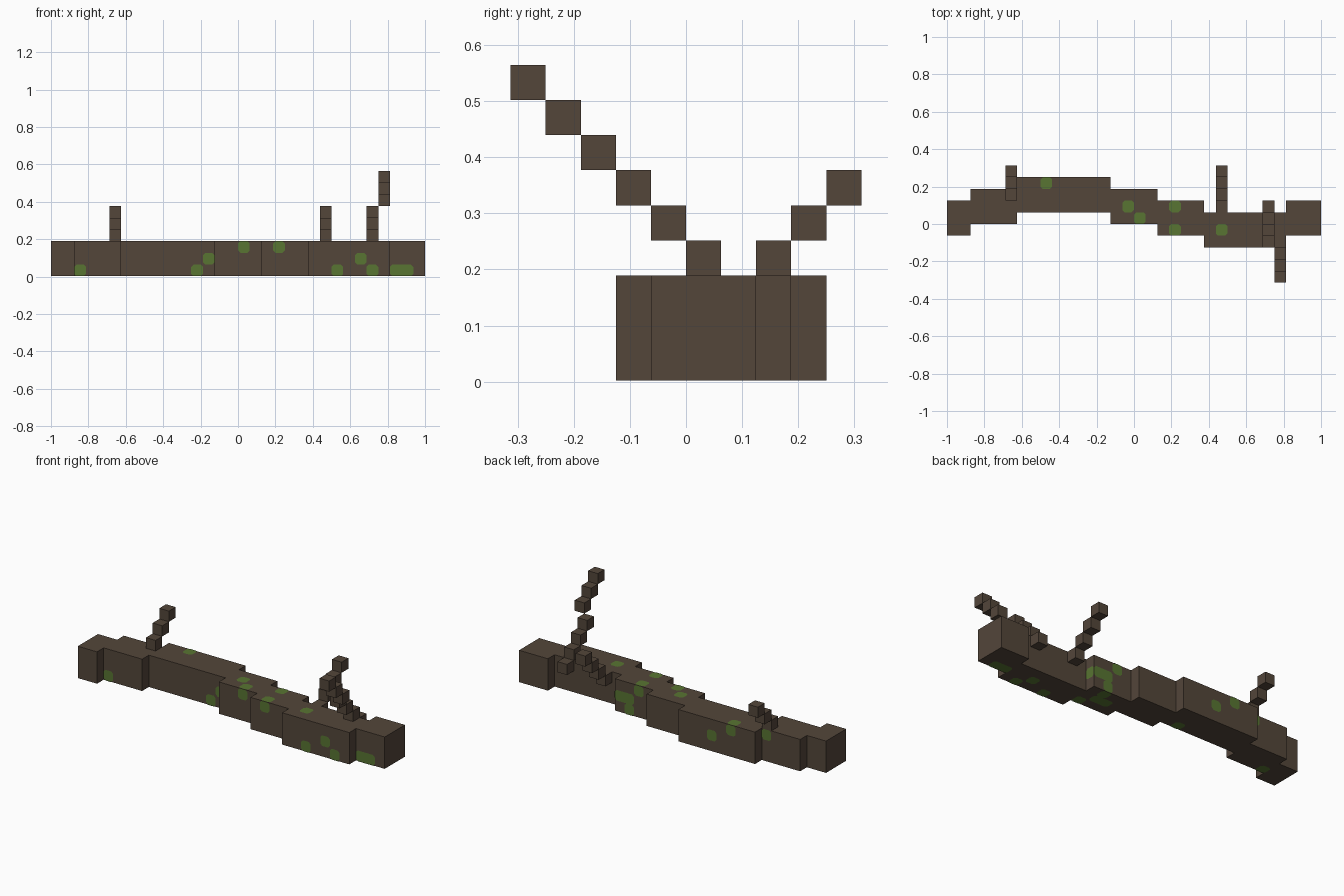
import bpy
import bmesh
from mathutils import Vector

if "Cube" in bpy.data.objects:
    bpy.data.objects.remove(bpy.data.objects["Cube"], do_unlink=True)

U = 1 / 16  # one block unit


def material(name, rgb):
    m = bpy.data.materials.new(name)
    m.use_nodes = True
    m.diffuse_color = (*rgb, 1)
    bsdf = m.node_tree.nodes["Principled BSDF"]
    bsdf.inputs["Base Color"].default_value = (*rgb, 1)
    bsdf.inputs["Roughness"].default_value = 0.9
    return m


BARK = material("bark_brown", (0.087, 0.061, 0.042))
MOSS = material("moss_green", (0.098, 0.178, 0.032))


def finish(name, bm, mat):
    mesh = bpy.data.meshes.new(name)
    bm.to_mesh(mesh)
    bm.free()
    mesh.materials.append(mat)
    ob = bpy.data.objects.new(name, mesh)
    bpy.context.collection.objects.link(ob)
    return ob


def add_box(bm, lo, hi):
    """Box between two corners given in block units."""
    lo, hi = Vector(lo) * U, Vector(hi) * U
    for v in bmesh.ops.create_cube(bm, size=1)["verts"]:
        v.co = Vector(l + (h - l) * (c + 0.5) for l, h, c in zip(lo, hi, v.co))


# Trunk: stepped sections as (x start, x end, y start), each 3 x 3 in section
SECTIONS = [(-16, -14, -1), (-14, -10, 0), (-10, -2, 1), (-2, 2, 0),
            (2, 6, -1), (6, 13, -2), (13, 16, -1)]
for i, (x0, x1, y0) in enumerate(SECTIONS):
    bm = bmesh.new()
    add_box(bm, (x0, y0, 0), (x1, y0 + 3, 3))
    finish(f"trunk_section_{i + 1}", bm, BARK)


# Branches: diagonal stairs of single blocks
def branch(name, start, step_y, count, bend=99):
    bm = bmesh.new()
    x, y, z = start
    for i in range(count):
        p = Vector((x + (i >= bend), y + i * step_y, z + i))
        add_box(bm, p, p + Vector((1, 1, 1)))
    finish(name, bm, BARK)


branch("right_branch", (-11, 2, 3), 1, 3)
branch("middle_branch", (7, 1, 2), 1, 4)
branch("left_branch", (11, 1, 2), -1, 7, bend=4)


# Moss: thin patches with clipped corners lying on the trunk faces
def moss(name, axis, sign, patches):
    """Each patch is (plane, a, b, width) in block units; a, b span the face."""
    bm = bmesh.new()
    c = 0.2
    for plane, a, b, w in patches:
        outline = [(c, 0), (w - c, 0), (w, c), (w, 1 - c),
                   (w - c, 1), (c, 1), (0, 1 - c), (0, c)]
        verts = []
        for s, t in outline:
            p = [a + s, b + t]
            p.insert(axis, plane + sign * 0.03)
            verts.append(bm.verts.new(Vector(p) * U))
        f = bm.faces.new(verts)
        f.normal_update()
        if f.normal[axis] * sign < 0:
            f.normal_flip()
    finish(name, bm, MOSS)


moss("moss_front", 1, -1, [
    (0, -14, 0, 1), (1, -4, 0, 1), (1, -3, 1, 1), (0, 0, 2, 1), (-1, 3, 2, 1),
    (-2, 8, 0, 1), (-2, 10, 1, 1), (-2, 11, 0, 1), (-1, 13, 0, 2)])
moss("moss_back", 1, 1, [
    (4, -6, 1, 1), (4, -8, 2, 1), (3, -11, 2, 1),
    (2, 4, 1, 2), (2, 4, 0, 1), (2, 3, 2, 1)])
moss("moss_top", 2, 1, [
    (3, -8, 3, 1), (3, -1, 1, 1), (3, 0, 0, 1), (3, 3, 1, 1),
    (3, 3, -1, 1), (3, 7, -1, 1)])
moss("moss_bottom", 2, -1, [
    (0, -14, 0, 1), (0, -4, 1, 1), (0, 13, -1, 2), (0, 11, -2, 1),
    (0, 10, -1, 1), (0, 8, -2, 1), (0, 5, -1, 1), (0, 4, 1, 1), (0, 3, 0, 2)])
moss("moss_step", 0, 1, [(6, 1, 1, 1)])

# Rest the underside on the ground plane
for ob in bpy.data.objects:
    if ob.name.startswith(("trunk", "moss")) or ob.name.endswith("branch"):
        ob.location.z = 0.03 * U
